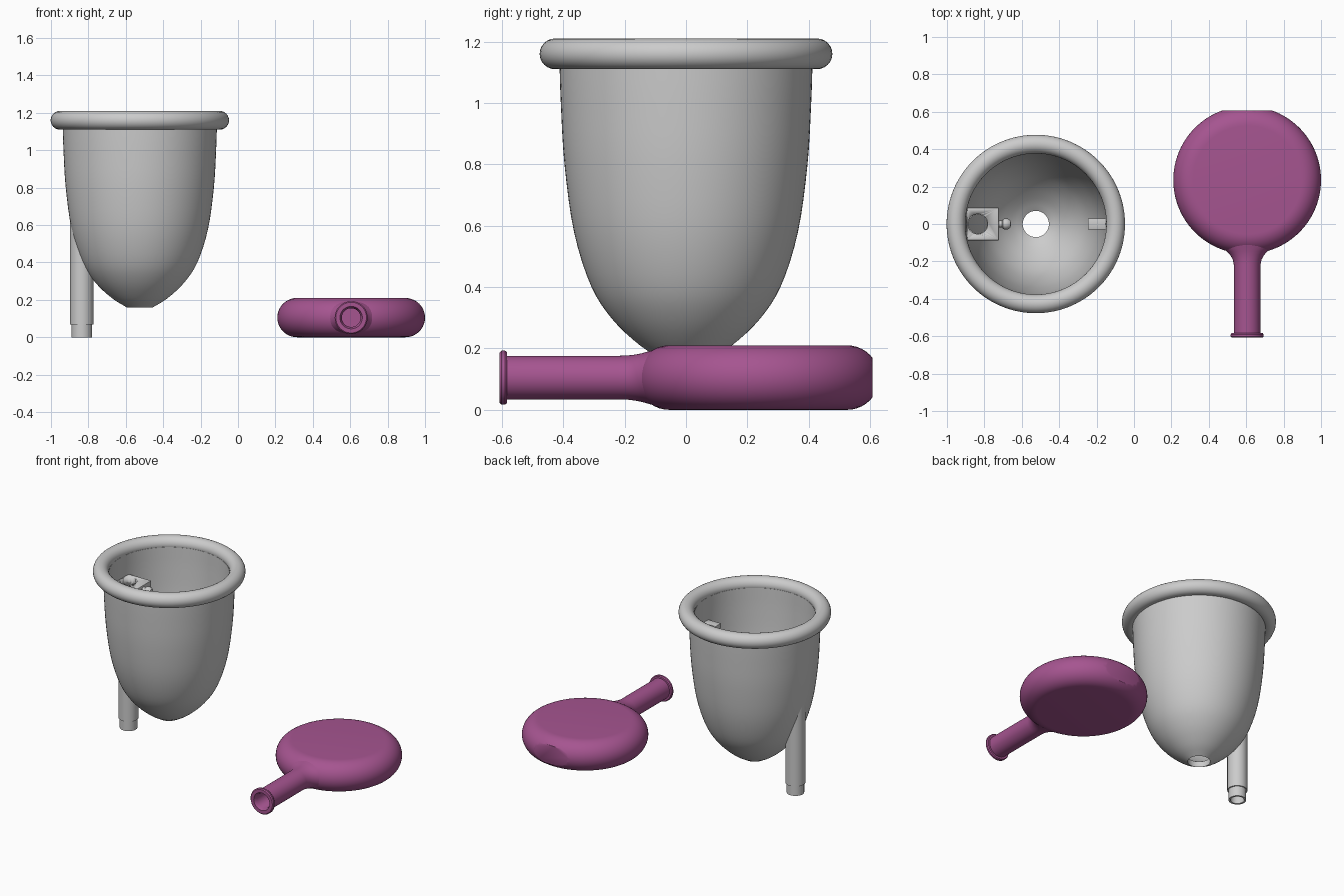
import bpy, bmesh, math
from mathutils import Matrix, Vector

if "Cube" in bpy.data.objects:
    bpy.data.objects.remove(bpy.data.objects["Cube"])

CUP_X, TUBE_X = -0.525, -0.835
BOTTLE = Vector((0.605, 0.235, 0.105))

pink = bpy.data.materials.new("pink_plastic")
pink.diffuse_color = (0.38, 0.09, 0.28, 1)
pink.use_nodes = True
pink.node_tree.nodes["Principled BSDF"].inputs["Base Color"].default_value = pink.diffuse_color


def finish(name, bm, mat=None, angle=35):
    bmesh.ops.recalc_face_normals(bm, faces=bm.faces)
    me = bpy.data.meshes.new(name)
    bm.to_mesh(me)
    bm.free()
    ob = bpy.data.objects.new(name, me)
    bpy.context.collection.objects.link(ob)
    if mat:
        me.materials.append(mat)
    bpy.ops.object.select_all(action='DESELECT')
    ob.select_set(True)
    bpy.context.view_layer.objects.active = ob
    bpy.ops.object.shade_smooth_by_angle(angle=math.radians(angle))
    return ob


def loft(rings, matrix, n=64, closed=False):
    """Stack of elliptical rings (rx, ry, height); a zero radius ends in a pole."""
    bm = bmesh.new()
    loops = []
    for rx, ry, h in rings:
        if rx == 0:
            loops.append([bm.verts.new(matrix @ Vector((0, 0, h)))] * n)
        else:
            loops.append([bm.verts.new(matrix @ Vector((
                rx * math.cos(2 * math.pi * i / n),
                ry * math.sin(2 * math.pi * i / n), h))) for i in range(n)])
    pairs = list(zip(loops, loops[1:]))
    if closed:
        pairs.append((loops[-1], loops[0]))
    for a, b in pairs:
        for i in range(n):
            j = (i + 1) % n
            bm.faces.new(list(dict.fromkeys((a[i], a[j], b[j], b[i]))))
    return bm


def lathe(profile, matrix, n=64, closed=False):
    return loft([(r, r, z) for r, z in profile], matrix, n, closed)


def curve(pts, steps=4):
    """Smooth curve through profile points."""
    v = [Vector(p) for p in pts]
    v = [2 * v[0] - v[1]] + v + [2 * v[-1] - v[-2]]
    out = []
    for a, b, c, d in zip(v, v[1:], v[2:], v[3:]):
        for k in range(steps):
            t = k / steps
            out.append(0.5 * (2 * b + (c - a) * t + (2 * a - 5 * b + 4 * c - d) * t * t
                              + (3 * b - a - 3 * c + d) * t ** 3))
    return [tuple(p) for p in out] + [tuple(v[-2])]


def box(name, lo, hi, bevel=0.004):
    bm = bmesh.new()
    lo, hi = Vector(lo), Vector(hi)
    bmesh.ops.create_cube(bm, size=1, matrix=Matrix.Translation((lo + hi) / 2)
                          @ Matrix.Diagonal((*(hi - lo), 1)))
    bmesh.ops.bevel(bm, geom=bm.edges[:], offset=bevel, segments=2, affect='EDGES', profile=0.5)
    return finish(name, bm)


# cup: tapering shell with a drain hole at the bottom
at_cup = Matrix.Translation((CUP_X, 0, 0))
outer = curve([(0.07, 0.16), (0.15, 0.21), (0.24, 0.295), (0.31, 0.405), (0.365, 0.58),
               (0.396, 0.8), (0.408, 1.0), (0.413, 1.15)])
inner = curve([(0.377, 1.15), (0.373, 1.0), (0.361, 0.8), (0.331, 0.59), (0.28, 0.43),
               (0.215, 0.325), (0.135, 0.245), (0.07, 0.2)])
finish("cup_shell", lathe(outer + inner, at_cup, 96, True))

# rolled rim
rim = [(0.427 + 0.05 * math.cos(2 * math.pi * i / 24),
        1.16 + 0.05 * math.sin(2 * math.pi * i / 24)) for i in range(24)]
finish("cup_rim", lathe(rim, at_cup, 96, True))

# hollow overflow tube with a narrower nozzle
tube = [(0.055, 0), (0.055, 0.068), (0.0625, 0.068), (0.0625, 0.97),
        (0.05, 0.97), (0.05, 0.07), (0.043, 0.06), (0.043, 0)]
finish("overflow_tube", lathe(tube, Matrix.Translation((TUBE_X, 0, 0)), 48, True))

# square collar on top of the tube, bored through
collar = box("tube_collar", (-0.895, -0.087, 0.95), (-0.722, 0.087, 1.01))
cutter = finish("collar_cutter", lathe([(0, 0.9), (0.053, 0.9), (0.053, 1.1), (0, 1.1)],
                                       Matrix.Translation((TUBE_X, 0, 0)), 48))
cutter.hide_render = True
bpy.context.view_layer.objects.active = collar
mod = collar.modifiers.new("bore", 'BOOLEAN')
mod.operation, mod.solver, mod.object = 'DIFFERENCE', 'EXACT', cutter
bpy.ops.object.modifier_apply(modifier="bore")
bpy.data.objects.remove(cutter)

# small knob on the collar and clip on the opposite wall
along_x = Matrix.Translation((-0.73, 0, 0.98)) @ Matrix.Rotation(math.pi / 2, 4, 'Y')
knob = [(0, 0), (0.018, 0), (0.018, 0.025), (0.026, 0.03), (0.03, 0.042),
        (0.028, 0.058), (0.018, 0.07), (0, 0.073)]
finish("collar_knob", lathe(knob, along_x, 24))
box("wall_clip", (-0.247, -0.03, 0.965), (-0.135, 0.03, 0.997))

# bottle body: flat disc with a fully round edge, trimmed flat at the back
edge = [(0.29 + 0.105 * math.cos(a), 0.105 * math.sin(a))
        for a in (math.pi * (i / 20 - 0.5) for i in range(21))]
body = lathe([(0, -0.105)] + edge + [(0, 0.105)], Matrix.Translation(BOTTLE), 96)
cut = bmesh.ops.bisect_plane(body, geom=body.verts[:] + body.edges[:] + body.faces[:],
                             plane_co=(0, 0.608, 0), plane_no=(0, 1, 0), clear_outer=True)
bmesh.ops.holes_fill(body, edges=[e for e in cut["geom_cut"]
                                  if isinstance(e, bmesh.types.BMEdge)])
finish("bottle_body", body, pink)

# bottle neck: flares into the body, ends in a lip with an open bore
along_y = Matrix.Translation((BOTTLE.x, 0, BOTTLE.z)) @ Matrix.Rotation(-math.pi / 2, 4, 'X')
neck = [(0, 0, -0.17), (0.05, 0.05, -0.17), (0.05, 0.05, -0.585), (0.06, 0.06, -0.607),
        (0.082, 0.082, -0.607), (0.088, 0.088, -0.601), (0.088, 0.088, -0.59),
        (0.083, 0.083, -0.583), (0.071, 0.071, -0.583), (0.071, 0.071, -0.22),
        (0.077, 0.072, -0.19), (0.091, 0.075, -0.165), (0.11, 0.079, -0.145),
        (0.142, 0.086, -0.12), (0.16, 0.094, -0.09), (0.16, 0.1, -0.05), (0.1, 0.1, 0), (0, 0, 0)]
finish("bottle_neck", loft(neck, along_y, 48), pink)
